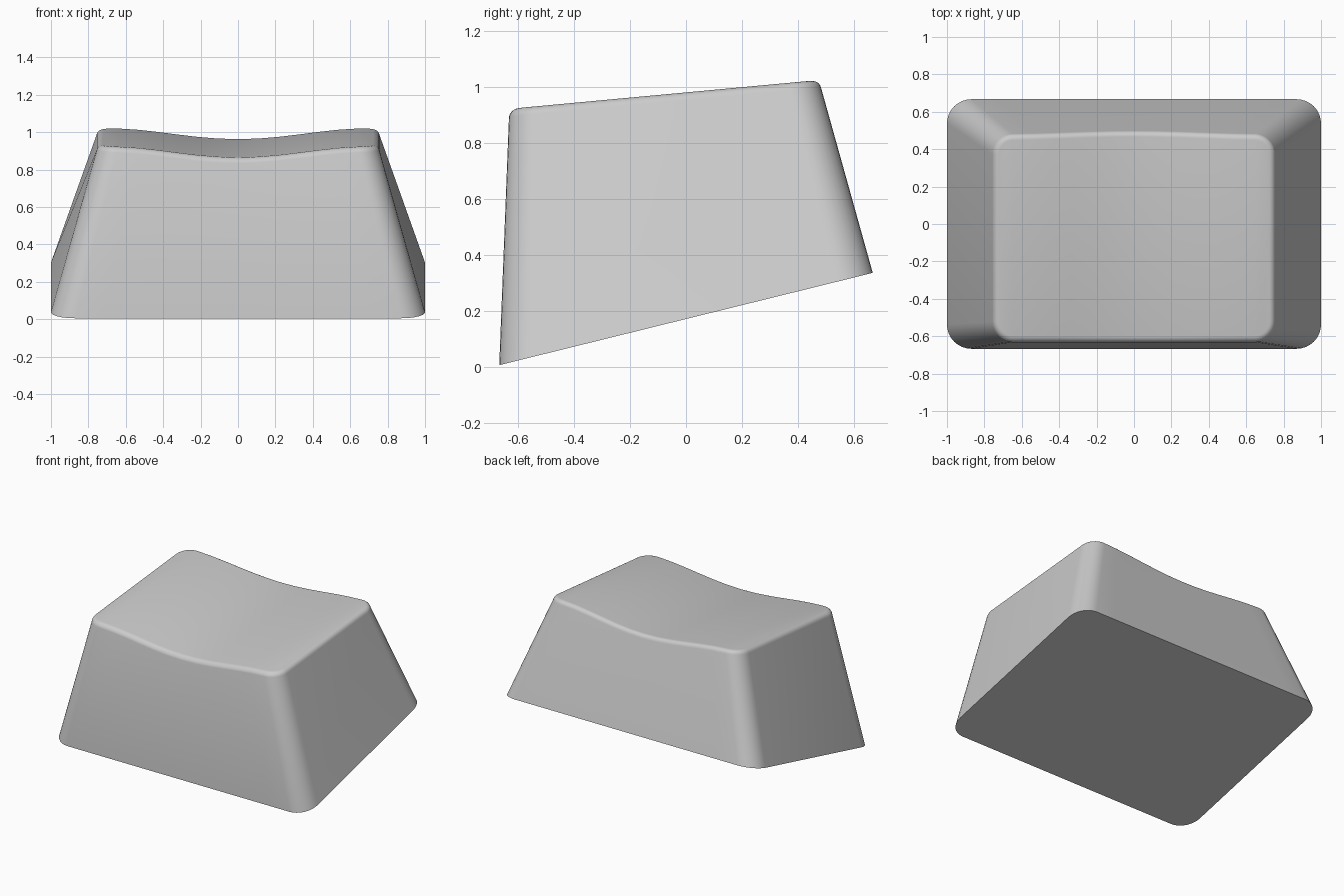
import bpy, bmesh, math
from mathutils import Vector

cube = bpy.data.objects.get("Cube")
if cube:
    bpy.data.objects.remove(cube)

EDGE, ARC, ROUND = 12, 8, 6      # segments per long edge, corner, rim rounding
RIM = 0.035                      # rim rounding radius


def outline(half_x, front, back, radius):
    """Rounded rectangle, anticlockwise, mirrored point by point front to back."""
    span = half_x - radius
    pts = [(-span + 2 * span * i / EDGE, front) for i in range(1, EDGE)]
    for i in range(ARC + 1):
        a = math.pi / 2 * (i / ARC - 1)
        pts.append((span + radius * math.cos(a), front + radius + radius * math.sin(a)))
    for i in range(ARC + 1):
        a = math.pi / 2 * i / ARC
        pts.append((span + radius * math.cos(a), back - radius + radius * math.sin(a)))
    pts += [(span - 2 * span * i / EDGE, back) for i in range(1, EDGE)]
    for i in range(ARC + 1):
        a = math.pi / 2 * (1 + i / ARC)
        pts.append((-span + radius * math.cos(a), back - radius + radius * math.sin(a)))
    for i in range(ARC + 1):
        a = math.pi / 2 * (2 + i / ARC)
        pts.append((-span + radius * math.cos(a), front + radius + radius * math.sin(a)))
    return pts


def dish(x):
    """Depth of the finger scoop across the width."""
    return 0.029 * (1 + math.cos(math.pi * min(1, abs(x) / 0.7)))


def base_height(y):
    return 0.005 + 0.247 * (y + 0.667)


def top_height(y):
    return 0.979 + 0.093 * y


base = [Vector((x, y, base_height(y))) for x, y in outline(1, -0.667, 0.667, 0.13)]
rings = [base]
for k in range(ROUND + 1):
    a = math.radians(12 + 78 * k / ROUND)
    inset, drop = RIM * (1 - math.cos(a)), RIM * (1 - math.sin(a))
    ring = []
    shape = outline(0.757 - inset, -0.633 + inset, 0.483 - inset, 0.11 - inset)
    for (x, y), low in zip(shape, base):
        high = Vector((x, y, top_height(y) - drop))
        # slide down the sloping wall so the scooped rim stays on it
        ring.append(high.lerp(low, dish(x) / (high.z - low.z)))
    rings.append(ring)

# Sloping walls and rounded rim
bm = bmesh.new()
loops = [[bm.verts.new(p) for p in ring] for ring in rings]
count = len(base)
for lower, upper in zip(loops, loops[1:]):
    for i in range(count):
        j = (i + 1) % count
        bm.faces.new((lower[i], lower[j], upper[j], upper[i]))

# Flat slanted underside
bm.faces.new(list(reversed(loops[0])))

# Scooped top: strips running from the front rim to the back rim
top = loops[-1]
right_end = EDGE - 1 + ARC                  # last front point on the right side
left_start = -(ARC + 1)                     # first front point on the left side
front_row = top[left_start:] + top[:right_end + 1]
back_row = list(reversed(top[right_end + 1:left_start]))
back_row = back_row[-len(front_row):]
for i in range(len(front_row) - 1):
    bm.faces.new((front_row[i], front_row[i + 1], back_row[i + 1], back_row[i]))

bmesh.ops.recalc_face_normals(bm, faces=bm.faces)
mesh = bpy.data.meshes.new("keycap")
bm.to_mesh(mesh)
bm.free()
keycap = bpy.data.objects.new("keycap", mesh)
bpy.context.collection.objects.link(keycap)

# Plain grey plastic
grey = bpy.data.materials.new("grey plastic")
grey.use_nodes = True
colour = (0.6, 0.6, 0.6, 1)
grey.diffuse_color = colour
grey.node_tree.nodes["Principled BSDF"].inputs["Base Color"].default_value = colour
mesh.materials.append(grey)

bpy.ops.object.select_all(action="DESELECT")
keycap.select_set(True)
bpy.context.view_layer.objects.active = keycap
bpy.ops.object.shade_smooth_by_angle(angle=math.radians(35))
